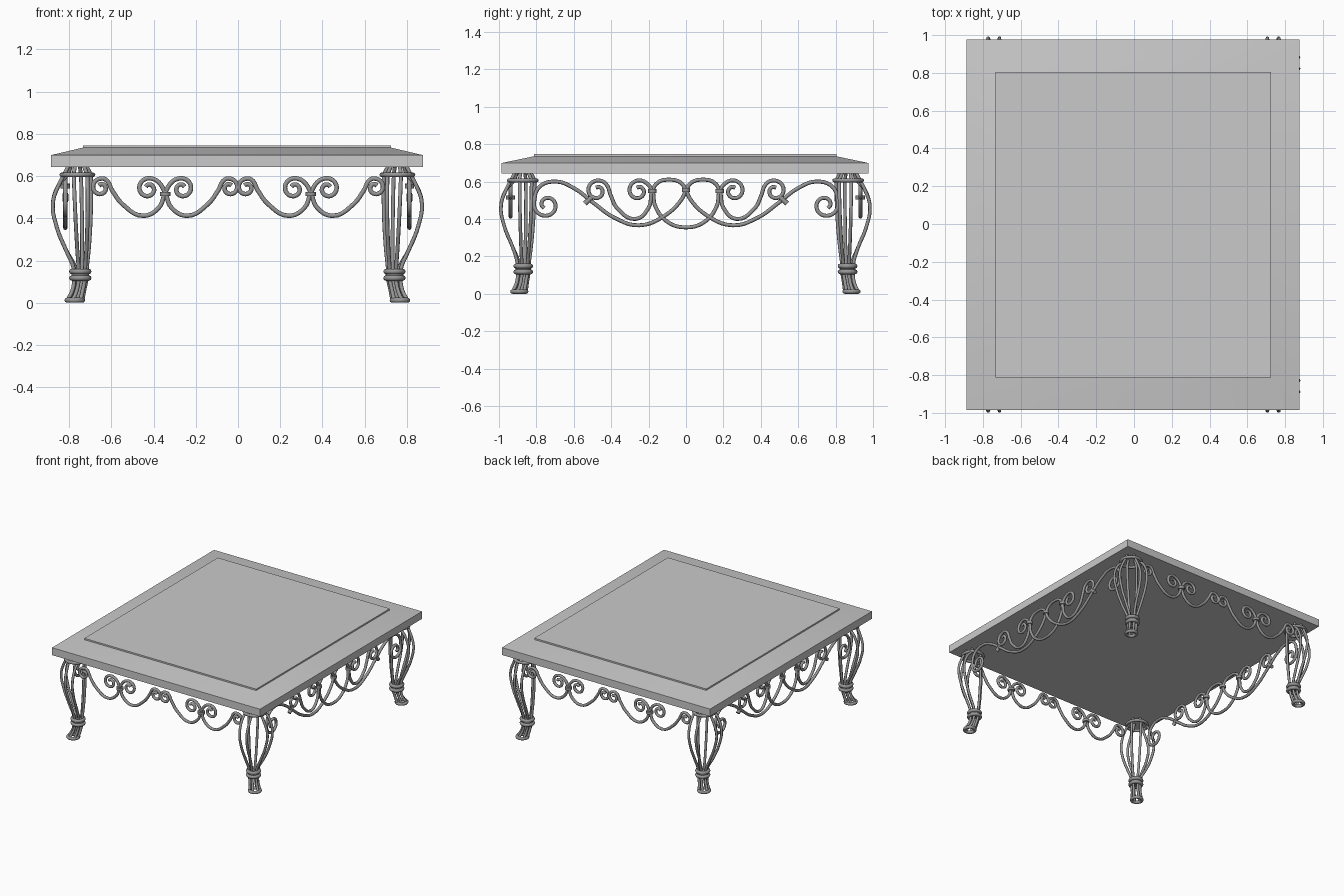
import bpy
import bmesh
from math import sin, cos, pi, radians

cube = bpy.data.objects.get("Cube")
if cube:
    bpy.data.objects.remove(cube, do_unlink=True)


def material(name, value):
    mat = bpy.data.materials.new(name)
    mat.use_nodes = True
    colour = (value, value, value, 1)
    mat.diffuse_color = colour
    mat.node_tree.nodes["Principled BSDF"].inputs["Base Color"].default_value = colour
    return mat


STONE = material("pale grey stone", 0.59)
IRON = material("grey wrought iron", 0.31)
WIRE = 0.0105
SHIFT = -0.003


def add_mesh(name, mesh, mat):
    obj = bpy.data.objects.new(name, mesh)
    bpy.context.collection.objects.link(obj)
    mesh.materials.clear()
    mesh.materials.append(mat)
    bpy.ops.object.select_all(action="DESELECT")
    obj.select_set(True)
    bpy.context.view_layer.objects.active = obj
    bpy.ops.object.shade_smooth_by_angle(angle=radians(50))


def wires(name, paths, radius=WIRE, cyclic=False):
    """Round iron bars swept along smooth paths, as one mesh object."""
    curve = bpy.data.curves.new(name, "CURVE")
    curve.dimensions = "3D"
    curve.bevel_depth = radius
    curve.bevel_resolution = 2
    curve.resolution_u = 5
    curve.use_fill_caps = True
    for path in paths:
        spline = curve.splines.new("BEZIER")
        spline.bezier_points.add(len(path) - 1)
        spline.use_cyclic_u = cyclic
        for point, co in zip(spline.bezier_points, path):
            point.co = co
            point.handle_left_type = point.handle_right_type = "AUTO"
    temp = bpy.data.objects.new(name + "_path", curve)
    bpy.context.collection.objects.link(temp)
    graph = bpy.context.evaluated_depsgraph_get()
    mesh = bpy.data.meshes.new_from_object(temp.evaluated_get(graph))
    bpy.data.objects.remove(temp, do_unlink=True)
    mesh.name = name
    add_mesh(name, mesh, IRON)


def circle(cx, cy, z, radius, count=12):
    return [(cx + radius * cos(2 * pi * i / count),
             cy + radius * sin(2 * pi * i / count), z) for i in range(count)]


def curl(cx, cz, radius, start, spin):
    """Spiral from the outside in; spin +1 is counterclockwise."""
    steps = 12
    points = []
    for i in range(steps + 1):
        t = i / steps
        angle = radians(start) + spin * t * 2.4 * pi
        r = radius * (1 - 0.7 * t)
        points.append((cx + r * cos(angle), cz + r * sin(angle)))
    return points


def flip(path, axis=0.0):
    return [(2 * axis - s, z) for s, z in path]


# Table top: moulded slab with sloping rim and raised centre panel
def table_top():
    bm = bmesh.new()
    rings = []
    for hx, hy, z in ((0.882, 0.981, 0.642), (0.882, 0.981, 0.699),
                      (0.729, 0.8085, 0.735), (0.729, 0.8085, 0.746)):
        rings.append([bm.verts.new((sx * hx - 0.005, sy * hy - 0.005, z))
                      for sx, sy in ((-1, -1), (1, -1), (1, 1), (-1, 1))])
    for low, high in zip(rings, rings[1:]):
        for i in range(4):
            j = (i + 1) % 4
            bm.faces.new((low[i], low[j], high[j], high[i]))
    bm.faces.new(rings[0][::-1])
    bm.faces.new(rings[-1])
    mesh = bpy.data.meshes.new("table_top")
    bm.to_mesh(mesh)
    bm.free()
    add_mesh("table_top", mesh, STONE)


table_top()

# Leg bars: six around the ring; those on the outer sides bulge outward
RING = (0.758, 0.87)
ANKLE = (0.744, 0.867)
FOOT = (0.77, 0.888)
BULGE = ((0.56, 0.087), (0.47, 0.116), (0.36, 0.098), (0.25, 0.054))


def leg_bar(degrees):
    du, dv = cos(radians(degrees)), sin(radians(degrees))

    def at(centre, r, z):
        return (centre[0] + r * du, centre[1] + r * dv, z)

    path = [at(RING, 0.045, 0.645), at(RING, 0.063, 0.61)]
    for z, swell in BULGE:
        t = (0.61 - z) / 0.45
        centre = (RING[0] - 0.014 * t, RING[1] - 0.003 * t)
        u, v, _ = at(centre, 0.066 - 0.034 * t * t, z)
        if degrees in (15, 315):
            u = RING[0] + swell
        elif degrees in (75, 135):
            v = RING[1] + swell
        path.append((u, v, z))
    path += [at(ANKLE, 0.032, 0.16), at(ANKLE, 0.03, 0.11),
             at((0.753, 0.874), 0.029, 0.06), at(FOOT, 0.037, 0.01)]
    return path


def disc(name, cx, cy, z, radius, depth):
    bm = bmesh.new()
    bmesh.ops.create_cone(bm, cap_ends=True, segments=16, radius1=radius,
                          radius2=radius, depth=depth)
    bmesh.ops.translate(bm, verts=bm.verts, vec=(cx, cy, z))
    mesh = bpy.data.meshes.new(name)
    bm.to_mesh(mesh)
    bm.free()
    add_mesh(name, mesh, IRON)


bars = [leg_bar(a) for a in range(15, 360, 60)]
for front, sy in (("front", -1), ("back", 1)):
    for side, sx in (("right", -1), ("left", 1)):
        leg = f"{front}_{side}_leg"
        wires(leg + "_bars", [[(sx * u + SHIFT, sy * v + SHIFT, z) for u, v, z in b]
                              for b in bars], 0.0095)
        for part, (cu, cv), z, radius, thick in (
                ("top_ring", RING, 0.606, 0.074, 0.011),
                ("upper_collar", ANKLE, 0.148, 0.040, 0.013),
                ("lower_collar", ANKLE, 0.117, 0.040, 0.013),
                ("foot_ring", FOOT, 0.012, 0.037, 0.012)):
            loop = circle(sx * cu + SHIFT, sy * cv + SHIFT, z, radius)
            wires(f"{leg}_{part}", [loop], thick, True)
        disc(leg + "_ankle_band", sx * ANKLE[0] + SHIFT, sy * ANKLE[1] + SHIFT,
             0.132, 0.042, 0.03)

# Short apron scrollwork: an S scroll mirrored within each half
s_scroll = (curl(-0.65, 0.545, 0.045, 60, 1)[::-1]
            + [(-0.595, 0.53), (-0.545, 0.465), (-0.45, 0.412),
               (-0.375, 0.45), (-0.345, 0.52), (-0.315, 0.57)]
            + curl(-0.265, 0.54, 0.051, 110, -1))
half = [s_scroll, flip(s_scroll, -0.345)]
short_paths = half + [flip(p) for p in half]
short_clips = [(-0.345, 0.515), (0.345, 0.515)]

# Long apron scrollwork: a sweeping scroll, its mirror and a centre loop
sweep = (curl(-0.745, 0.475, 0.07, 160, 1)[::-1]
         + [(-0.785, 0.57), (-0.7, 0.6), (-0.6, 0.565), (-0.5, 0.49),
            (-0.38, 0.405), (-0.25, 0.366), (-0.11, 0.42), (-0.02, 0.51),
            (0, 0.555), (0.03, 0.595), (0.09, 0.61), (0.15, 0.595),
            (0.18, 0.55), (0.2, 0.46), (0.27, 0.4), (0.37, 0.46), (0.4, 0.52)]
         + curl(0.475, 0.55, 0.06, 140, -1))
loop_half = [(0.1, 0.385), (0.165, 0.47), (0.18, 0.55)] + curl(0.255, 0.55, 0.06, 135, -1)
centre_loop = flip(loop_half)[::-1] + [(0, 0.355)] + loop_half
long_paths = [sweep, flip(sweep), centre_loop]
long_clips = [(-0.18, 0.55), (0, 0.555), (0.18, 0.55)]
# Slanted ties where the sweep meets the outer curl
ties = [[(side * 0.54, 0.482), (side * 0.505, 0.515)] for side in (-1, 1)]

for name, sign in (("front", -1), ("back", 1)):
    y = sign * 0.935 + SHIFT
    wires(name + "_apron", [[(s, y, z) for s, z in p] for p in short_paths])
    for i, (s, z) in enumerate(short_clips):
        disc(f"{name}_apron_clip_{i + 1}", s, y, z, 0.025, 0.02)
for name, sign in (("right", -1), ("left", 1)):
    x = sign * 0.815 + SHIFT
    wires(name + "_apron", [[(x, s, z) for s, z in p] for p in long_paths])
    wires(name + "_apron_ties", [[(x, s, z) for s, z in p] for p in ties], 0.014)
    for i, (s, z) in enumerate(long_clips):
        disc(f"{name}_apron_clip_{i + 1}", x, s, z, 0.022, 0.02)
